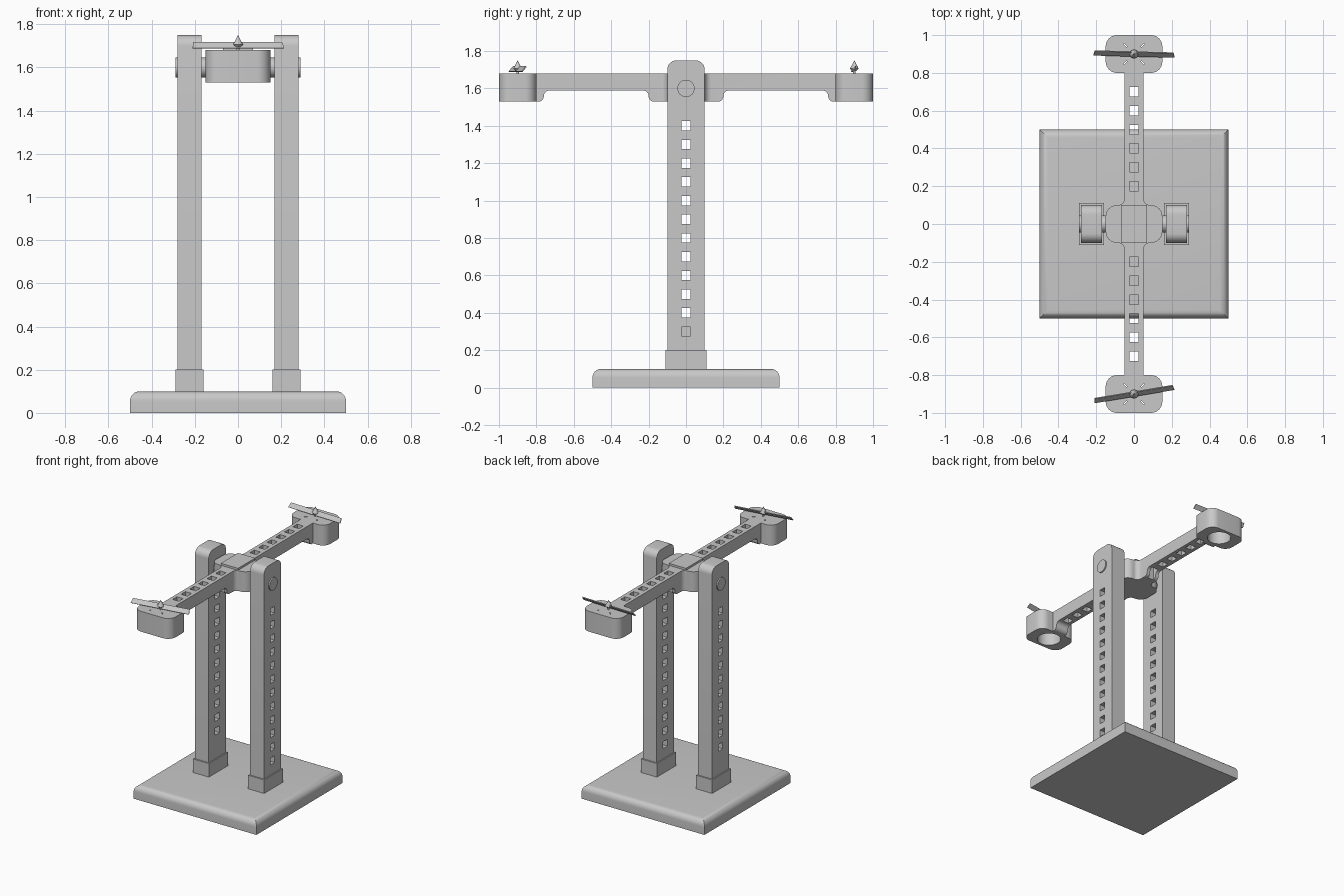
import bpy, bmesh, math
from mathutils import Vector, Matrix

cube = bpy.data.objects.get("Cube")
if cube:
    bpy.data.objects.remove(cube, do_unlink=True)

# One plain grey for everything
grey = bpy.data.materials.new("light_grey")
grey.use_nodes = True
GREY = (0.58, 0.58, 0.58, 1)
grey.diffuse_color = GREY
grey.node_tree.nodes["Principled BSDF"].inputs["Base Color"].default_value = GREY


def finish(name, bm):
    bmesh.ops.recalc_face_normals(bm, faces=bm.faces)
    me = bpy.data.meshes.new(name)
    bm.to_mesh(me)
    bm.free()
    me.materials.append(grey)
    ob = bpy.data.objects.new(name, me)
    bpy.context.collection.objects.link(ob)
    return ob


def rounded(corners, n=8):
    """Outline from (u, v, radius) corners, convex or concave."""
    pts = []
    for i, (u, v, r) in enumerate(corners):
        p = Vector((u, v))
        if r == 0:
            pts.append(p)
            continue
        a = (Vector(corners[i - 1][:2]) - p).normalized()
        b = (Vector(corners[(i + 1) % len(corners)][:2]) - p).normalized()
        centre = p + (a + b) * r          # corners are all right angles
        for k in range(n + 1):
            t = k / n * math.pi / 2
            pts.append(centre - b * r * math.cos(t) - a * r * math.sin(t))
    return pts


def add_prism(bm, pts, axis, lo, hi):
    """Extrude an xy outline along z, or a yz outline along x."""
    place = (lambda p, w: (p[0], p[1], w)) if axis == "z" else (lambda p, w: (w, p[0], p[1]))
    a = [bm.verts.new(place(p, lo)) for p in pts]
    b = [bm.verts.new(place(p, hi)) for p in pts]
    bm.faces.new(a[::-1])
    bm.faces.new(b)
    for i in range(len(pts)):
        j = (i + 1) % len(pts)
        bm.faces.new((a[i], a[j], b[j], b[i]))


def prism(name, pts, axis, lo, hi):
    bm = bmesh.new()
    add_prism(bm, pts, axis, lo, hi)
    return finish(name, bm)


def add_box(bm, centre, size, turn=0):
    m = (Matrix.Translation(centre) @ Matrix.Rotation(turn, 4, "Z")
         @ Matrix.Diagonal((*size, 1)))
    return bmesh.ops.create_cube(bm, size=1, matrix=m)["verts"]


def add_cone(bm, centre, r1, r2, depth, seg=32, rot=Matrix()):
    bmesh.ops.create_cone(bm, cap_ends=True, segments=seg, radius1=r1, radius2=r2,
                          depth=depth, matrix=Matrix.Translation(centre) @ rot)


def cut(ob, bm):
    """Subtract the cutter and drop it."""
    cutter = finish("cutter", bm)
    cutter.hide_render = True
    mod = ob.modifiers.new("cut", "BOOLEAN")
    mod.operation, mod.solver, mod.object = "DIFFERENCE", "EXACT", cutter
    bpy.context.view_layer.update()
    deps = bpy.context.evaluated_depsgraph_get()
    ob_eval = ob.evaluated_get(deps)
    me = bpy.data.meshes.new_from_object(ob_eval)
    ob.modifiers.clear()
    ob.data = me
    bpy.data.objects.remove(cutter, do_unlink=True)


parts = []

# Base plate with rounded upper edges
bm = bmesh.new()
add_box(bm, (0, 0, 0.05), (1, 1, 0.1))
top = [e for e in bm.edges if all(v.co.z > 0.09 for v in e.verts)]
bmesh.ops.bevel(bm, geom=top, offset=0.045, segments=8, profile=0.5, affect="EDGES")
parts.append(finish("base_plate", bm))

# Posts with sockets and a ladder of square holes
post_outline = rounded([(-0.1, 0.1, 0), (0.1, 0.1, 0), (0.1, 1.75, 0.05), (-0.1, 1.75, 0.05)])
for side, s, first in (("left", 1, 3), ("right", -1, 4)):
    x = 0.225 * s
    bm = bmesh.new()
    add_box(bm, (x, 0, 0.15), (0.13, 0.22, 0.1))
    parts.append(finish(side + "_socket", bm))
    post = prism(side + "_post", post_outline, "x", x - 0.056, x + 0.056)
    holes = bmesh.new()
    for k in range(first, 15):
        add_box(holes, (x, 0, k * 0.1), (0.3, 0.05, 0.05))
    cut(post, holes)
    parts.append(post)

# Axle through both posts
bm = bmesh.new()
add_cone(bm, (0, 0, 1.6), 0.046, 0.046, 0.58, rot=Matrix.Rotation(math.pi / 2, 4, "Y"))
parts.append(finish("axle", bm))

# Balance arm: hub, beam and end blocks in one plan outline
half = [(0.15, -1, 0.06), (0.15, -0.8, 0.06), (0.05, -0.8, 0), (0.05, -0.1, 0.035),
        (0.15, -0.1, 0.06), (0.15, 0.1, 0.06), (0.05, 0.1, 0.035), (0.05, 0.8, 0),
        (0.15, 0.8, 0.06), (0.15, 1, 0.06)]
outline = rounded(half + [(-x, y, r) for x, y, r in reversed(half)])
arm = prism("balance_arm", outline, "z", 1.53, 1.68)

# Thin out the underside of the beam, then pierce it
under = [(0.1, 1.4, 0), (0.85, 1.4, 0), (0.85, 1.529, 0), (0.76, 1.529, 0.03),
         (0.76, 1.588, 0.028), (0.2, 1.588, 0.028), (0.2, 1.529, 0.03), (0.1, 1.529, 0)]
bm = bmesh.new()
for s in (1, -1):
    add_prism(bm, rounded([(y * s, z, r) for y, z, r in under]), "x", -0.2, 0.2)
cut(arm, bm)
bm = bmesh.new()
for s in (1, -1):
    for k in range(2, 8):
        add_box(bm, (0, 0.1 * k * s, 1.6), (0.05, 0.05, 0.4))
    add_cone(bm, (0, 0.9 * s, 1.55), 0.08, 0.08, 0.2)      # motor pocket
cut(arm, bm)
bm = bmesh.new()
for s in (1, -1):
    for k in range(4):                                     # screw slots
        t = math.pi / 4 + k * math.pi / 2
        add_box(bm, (0.065 * math.cos(t), 0.9 * s + 0.065 * math.sin(t), 1.67),
                (0.022, 0.006, 0.08), t)
cut(arm, bm)
parts.append(arm)

# Raised pad on the hub
bm = bmesh.new()
add_box(bm, (0, 0, 1.67), (0.14, 0.2, 0.05))
parts.append(finish("hub_pad", bm))

# Propellers: shaft, spinner and one pitched blade
for name, y, turn in (("front", -0.9, 9.5), ("back", 0.9, -1.5)):
    bm = bmesh.new()
    add_cone(bm, (0, y, 1.685), 0.007, 0.007, 0.04, 16)
    add_cone(bm, (0, y, 1.7), 0.012, 0.023, 0.012, 24)
    add_cone(bm, (0, y, 1.727), 0.023, 0.001, 0.042, 24)
    parts.append(finish(name + "_spinner", bm))
    bm = bmesh.new()
    verts = add_box(bm, (0, 0, 0), (0.43, 0.036, 0.006))
    for v in verts:
        if v.co.y > 0:
            v.co.x *= 0.97
    bm.transform(Matrix.Translation((0, y, 1.703)) @ Matrix.Rotation(math.radians(turn), 4, "Z")
                 @ Matrix.Rotation(math.radians(50), 4, "X"))
    parts.append(finish(name + "_blade", bm))

# Smooth the curved faces, keep the edges sharp
bpy.ops.object.select_all(action="DESELECT")
for ob in parts:
    ob.select_set(True)
bpy.context.view_layer.objects.active = parts[0]
bpy.ops.object.shade_smooth_by_angle(angle=math.radians(30))
